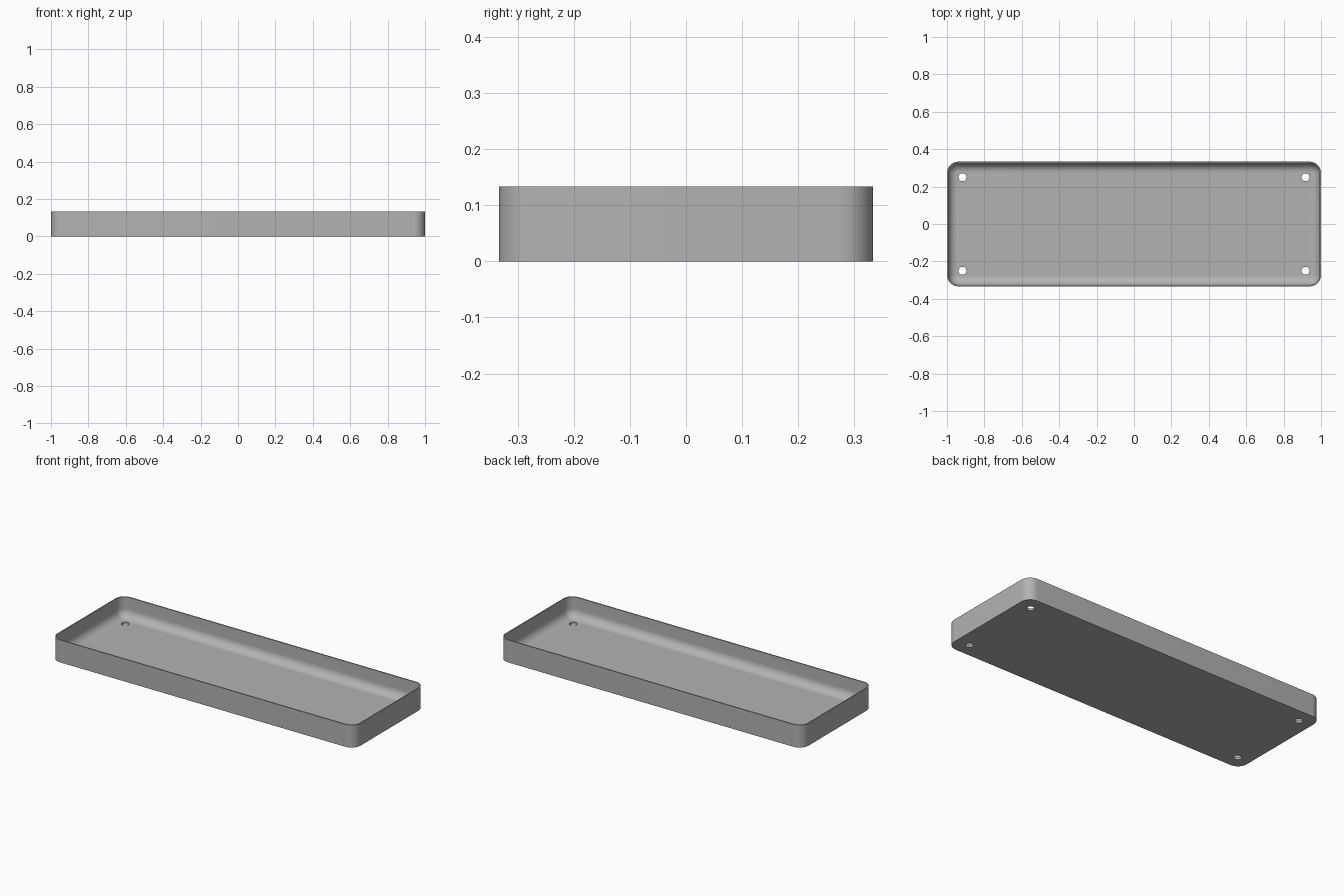
import bpy
import bmesh
from math import sin, cos, pi, radians

cube = bpy.data.objects.get("Cube")
if cube:
    bpy.data.objects.remove(cube, do_unlink=True)

HALF_X, HALF_Y, HEIGHT = 1.0, 0.3333, 0.1333
CORNER, WALL, FLOOR, FILLET = 0.06, 0.007, 0.0133, 0.05
CORNER_STEPS, FILLET_STEPS = 12, 12

grey = bpy.data.materials.new("matte grey")
grey.use_nodes = True
colour = (0.45, 0.45, 0.45, 1)
grey.diffuse_color = colour
grey.node_tree.nodes["Principled BSDF"].inputs["Base Color"].default_value = colour


def rounded_ring(bm, inset, z):
    """Add a rounded rectangle of vertices, inset from the outer wall."""
    r = CORNER - inset
    ring = []
    for q, (sx, sy) in enumerate([(1, 1), (-1, 1), (-1, -1), (1, -1)]):
        for i in range(CORNER_STEPS + 1):
            a = (q + i / CORNER_STEPS) * pi / 2
            ring.append(bm.verts.new((sx * (HALF_X - CORNER) + r * cos(a),
                                      sy * (HALF_Y - CORNER) + r * sin(a), z)))
    return ring


# Tray shell: outer wall, thin rim, inner wall, rounded inner floor edge
profile = [(0, 0), (0, HEIGHT), (WALL, HEIGHT)]
for i in range(FILLET_STEPS + 1):
    a = i / FILLET_STEPS * pi / 2
    profile.append((WALL + FILLET * (1 - cos(a)), FLOOR + FILLET * (1 - sin(a))))

bm = bmesh.new()
rings = [rounded_ring(bm, inset, z) for inset, z in profile]
for low, high in zip(rings, rings[1:]):
    for i in range(len(low)):
        j = (i + 1) % len(low)
        bm.faces.new((low[i], low[j], high[j], high[i]))
bm.faces.new(reversed(rings[0]))
bm.faces.new(rings[-1])
bmesh.ops.recalc_face_normals(bm, faces=bm.faces)
mesh = bpy.data.meshes.new("tray")
bm.to_mesh(mesh)
bm.free()
mesh.materials.append(grey)
tray = bpy.data.objects.new("tray", mesh)
bpy.context.collection.objects.link(tray)

# Four screw holes through the floor
for sx in (-1, 1):
    for sy in (-1, 1):
        bpy.ops.mesh.primitive_cylinder_add(vertices=32, radius=0.0213, depth=0.1,
                                            location=(sx * 0.917, sy * 0.25, 0))
        cutter = bpy.context.object
        cutter.name = "screw_hole_cutter"
        cutter.data.materials.append(grey)
        cut = tray.modifiers.new("screw_hole", "BOOLEAN")
        cut.operation = "DIFFERENCE"
        cut.solver = "EXACT"
        cut.object = cutter
        bpy.ops.object.select_all(action="DESELECT")
        tray.select_set(True)
        bpy.context.view_layer.objects.active = tray
        bpy.ops.object.modifier_apply(modifier=cut.name)
        bpy.data.objects.remove(cutter, do_unlink=True)

bpy.ops.object.shade_smooth_by_angle(angle=radians(30))
